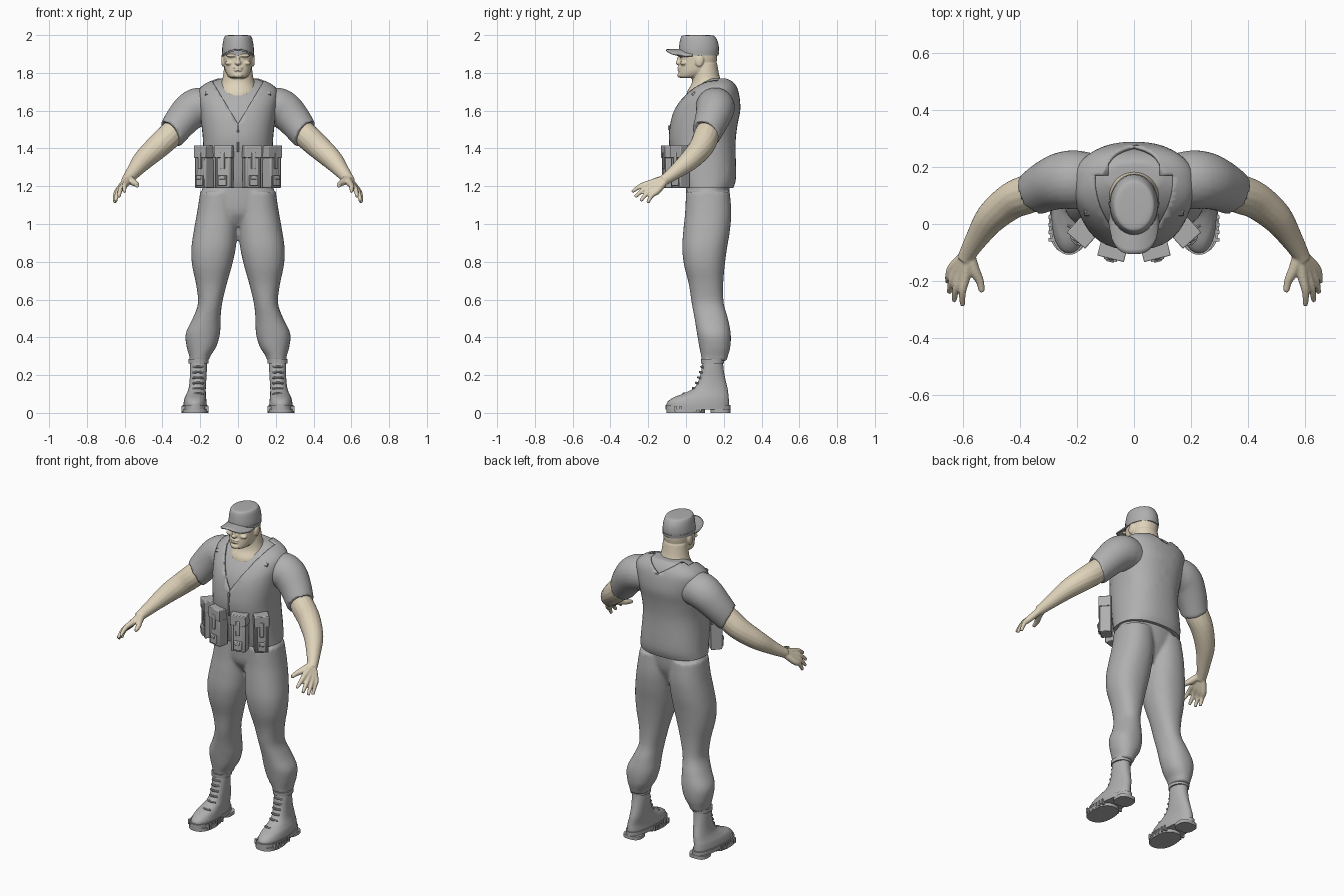
import bpy, bmesh
from math import sin, cos, pi, radians, copysign
from mathutils import Vector, Matrix

if "Cube" in bpy.data.objects:
    bpy.data.objects.remove(bpy.data.objects["Cube"])


def material(name, rgb):
    m = bpy.data.materials.new(name)
    m.use_nodes = True
    m.diffuse_color = (*rgb, 1)
    m.node_tree.nodes["Principled BSDF"].inputs["Base Color"].default_value = (*rgb, 1)
    return m


CLOTH = material("cloth_grey", (0.43, 0.43, 0.43))
SKIN = material("skin_beige", (0.74, 0.65, 0.49))


def spline(rows, steps=4):
    """Catmull-Rom through rows of any width."""
    v = [Vector(r) for r in rows]
    out = []
    for i in range(len(v) - 1):
        a, b, c, d = v[max(i - 1, 0)], v[i], v[i + 1], v[min(i + 2, len(v) - 1)]
        for k in range(steps):
            t = k / steps
            out.append(b + (c - a) * (t / 2) + (a * 2 - b * 5 + c * 4 - d) * (t * t / 2)
                       + (b * 3 - a - c * 3 + d) * (t ** 3 / 2))
    return out + [v[-1]]


def skin(bm, rings):
    """Closed surface through equal rings of points."""
    vs = [[bm.verts.new(p) for p in ring] for ring in rings]
    n = len(vs[0])
    faces = [bm.faces.new((a[i], a[(i + 1) % n], b[(i + 1) % n], b[i]))
             for a, b in zip(vs, vs[1:]) for i in range(n)]
    faces += [bm.faces.new(vs[0]), bm.faces.new(vs[-1])]
    bmesh.ops.recalc_face_normals(bm, faces=faces)


def loft(bm, rows, side=1, power=1.0, taper=0, n=32, steps=4):
    """Stack of horizontal rounded sections: z, x0, x1, y0, y1."""
    rings = []
    for z, x0, x1, y0, y1 in spline(rows, steps):
        ring = []
        for i in range(n):
            c, s = cos(2 * pi * i / n), sin(2 * pi * i / n)
            c, s = copysign(abs(c) ** power, c), copysign(abs(s) ** power, s)
            x = (x0 + x1) / 2 + (x1 - x0) / 2 * c * (1 - taper * (s + 1) / 2)
            ring.append((side * x, (y0 + y1) / 2 + (y1 - y0) / 2 * s, z))
        rings.append(ring)
    skin(bm, rings)


def tube(bm, rows, side=1, n=16):
    """Round limb along a path: x, y, z, radius."""
    pts = spline(rows)
    rings = []
    for i, p in enumerate(pts):
        t = (pts[min(i + 1, len(pts) - 1)] - pts[max(i - 1, 0)]).to_3d().normalized()
        u = t.cross(Vector((0, 0, 1))).normalized()
        w = u.cross(t)
        ring = [p.to_3d() + (u * cos(2 * pi * k / n) + w * sin(2 * pi * k / n)) * p[3] for k in range(n)]
        rings.append([(side * q.x, q.y, q.z) for q in ring])
    skin(bm, rings)


def blob(bm, loc, size, tilt=0):
    m = Matrix.Translation(loc) @ Matrix.Rotation(tilt, 4, 'X') @ Matrix.Diagonal((*size, 1))
    bmesh.ops.create_uvsphere(bm, u_segments=16, v_segments=10, radius=1, matrix=m)


def box(bm, loc, size, base=Matrix(), tilt=0):
    m = base @ Matrix.Translation(loc) @ Matrix.Rotation(tilt, 4, 'X') @ Matrix.Diagonal((*size, 1))
    bmesh.ops.create_cube(bm, size=1, matrix=m)


def finish(name, bm, mat, voxel=0, smooth=2, bevel=0):
    me = bpy.data.meshes.new(name)
    bm.to_mesh(me)
    bm.free()
    me.materials.append(mat)
    ob = bpy.data.objects.new(name, me)
    bpy.context.collection.objects.link(ob)
    bpy.ops.object.select_all(action='DESELECT')
    ob.select_set(True)
    bpy.context.view_layer.objects.active = ob
    bpy.ops.object.shade_smooth_by_angle(angle=radians(40))
    if voxel:
        r = ob.modifiers.new("fuse", 'REMESH')
        r.mode, r.voxel_size, r.use_smooth_shade = 'VOXEL', voxel, True
        s = ob.modifiers.new("relax", 'SMOOTH')
        s.factor, s.iterations = 0.5, smooth
    if bevel:
        b = ob.modifiers.new("bevel", 'BEVEL')
        b.width, b.segments = bevel, 2
    return ob


def centred(rows, inset=0):
    return [(z, -w + inset, w - inset, a + inset, b - inset) for z, w, a, b in rows]


# Trousers: pelvis and two legs fused
bm = bmesh.new()
loft(bm, centred([(.99, .06, .05, .17), (1.05, .15, .01, .2), (1.12, .19, 0, .225), (1.24, .185, 0, .235)]))
LEG = [(1.17, .005, .2, 0, .232), (1.06, 0, .217, -.005, .24), (.96, .003, .235, -.015, .232),
       (.87, .012, .247, -.02, .217), (.78, .032, .243, -.01, .205), (.68, .06, .222, .015, .197),
       (.58, .084, .212, .03, .2), (.5, .092, .24, .045, .222), (.42, .095, .277, .058, .237),
       (.35, .115, .272, .07, .235), (.3, .147, .258, .08, .222), (.275, .152, .256, .082, .215)]
for s in (1, -1):
    loft(bm, LEG, s, .9)
finish("trousers", bm, CLOTH, .01, 3)

# Shirt with short sleeves
TORSO = [(1.19, .2, -.03, .25), (1.25, .195, -.05, .265), (1.42, .185, -.088, .262), (1.52, .193, -.085, .272),
         (1.6, .203, -.065, .287), (1.66, .212, -.03, .285), (1.71, .208, .015, .275),
         (1.745, .17, .06, .258), (1.77, .11, .1, .235)]
bm = bmesh.new()
loft(bm, centred(TORSO, .016), power=.85)
for s in (1, -1):
    tube(bm, [(.13, .155, 1.615, .09), (.2, .155, 1.62, .103), (.25, .152, 1.598, .1), (.3, .135, 1.545, .09),
              (.345, .11, 1.485, .08), (.352, .106, 1.477, .079)], s, 24)
finish("shirt", bm, CLOTH, .009, 2)

# Vest: shell with an open neckline, V shaped at the front and back
bm = bmesh.new()
loft(bm, centred(TORSO), power=.85, n=40)
cuts = [((0, .17, 0), (0, 1, 0))]
for s in (1, -1):
    cuts += [((0, 0, 1.53), (s, 0, -.6)), ((0, 0, 1.71), (s, 0, -1.5))]
for co, no in cuts:
    bmesh.ops.bisect_plane(bm, geom=bm.verts[:] + bm.edges[:] + bm.faces[:], plane_co=co, plane_no=no)
gone = []
for f in bm.faces:
    c = f.calc_center_median()
    slope, start = (.6, 1.53) if c.y < .17 else (1.5, 1.71)
    if abs(c.x) < slope * (c.z - start):
        gone.append(f)
bmesh.ops.delete(bm, geom=gone, context='FACES')
vest = finish("vest", bm, CLOTH)
shell = vest.modifiers.new("thickness", 'SOLIDIFY')
shell.thickness, shell.offset = .012, -1

# Vest zip and shoulder buckles
bm = bmesh.new()
box(bm, (0, -.087, 1.45), (.008, .008, .14))
box(bm, (0, -.091, 1.51), (.012, .01, .025))
for s in (1, -1):
    box(bm, (s * .155, .04, 1.69), (.04, .014, .02), tilt=radians(-45))
    box(bm, (s * .15, .032, 1.675), (.022, .014, .02), tilt=radians(-45))
finish("vest_fittings", bm, CLOTH, bevel=.002)

# Ammunition pouches with flaps, straps and small front pockets
bm = bmesh.new()
for s in (1, -1):
    for x, y, turn, w in ((.073, -.085, 14, .088), (.178, -.03, 42, .078)):
        base = Matrix.Translation((s * x, y, 1.305)) @ Matrix.Rotation(radians(s * turn), 4, 'Z')
        box(bm, (0, 0, -.01), (w, .064, .21), base)
        box(bm, (0, -.002, .078), (w + .008, .072, .065), base)
        box(bm, (0, -.036, .03), (.024, .01, .09), base)
        box(bm, (0, -.037, -.075), (.048, .014, .055), base)
        box(bm, (0, -.044, -.06), (.03, .01, .02), base)
        for e in (-1, 1):
            box(bm, (e * w * .38, -.028, -.01), (.012, .014, .2), base)
finish("pouches", bm, CLOTH, bevel=.004)

# Forearms and hands
bm = bmesh.new()
WRIST = (.58, -.1, 1.243)
BASE_A, BASE_B = Vector((.59, -.18, 1.218)), Vector((.632, -.15, 1.178))
TIPS = [(.6, -.286, 1.17), (.63, -.27, 1.143), (.647, -.24, 1.122), (.652, -.203, 1.112)]
for s in (1, -1):
    tube(bm, [(.32, .125, 1.515, .06), (.37, .105, 1.46, .068), (.43, .08, 1.405, .064), (.5, .022, 1.34, .055),
              (.55, -.05, 1.28, .04), (*WRIST, .031), (.592, -.125, 1.228, .028)], s)
    for i, tip in enumerate(TIPS):
        base = BASE_A.lerp(BASE_B, i / 3)
        mid = base.lerp(Vector(tip), .5) + Vector((.006, -.004, .008))
        tube(bm, [(*WRIST, .02), (*base, .019), (*mid, .0135), (*tip, .009)], s, 10)
    tube(bm, [(*WRIST, .022), (.56, -.16, 1.225, .02), (.54, -.2, 1.212, .015), (.533, -.238, 1.202, .01)], s, 10)
finish("arms", bm, SKIN, .005, 2)

# Neck, head and facial features
bm = bmesh.new()
loft(bm, centred([(1.66, .11, .0, .2), (1.7, .108, .006, .205), (1.74, .092, .028, .195), (1.78, .08, .035, .178),
                  (1.85, .072, .04, .165)]))
loft(bm, centred([(1.772, .035, -.025, .05), (1.782, .052, -.037, .09), (1.81, .068, -.036, .14),
                  (1.85, .075, -.032, .16), (1.9, .078, -.03, .165), (1.95, .07, -.02, .15)]), power=.88)
blob(bm, (0, -.038, 1.853), (.016, .017, .013))
blob(bm, (0, -.035, 1.872), (.009, .013, .03), radians(-14))
blob(bm, (0, -.034, 1.828), (.026, .012, .006))
blob(bm, (0, -.034, 1.814), (.023, .012, .006))
blob(bm, (0, -.034, 1.788), (.026, .012, .014))
for s in (1, -1):
    blob(bm, (s * .033, -.027, 1.892), (.032, .016, .009))
    blob(bm, (s * .046, -.012, 1.852), (.022, .018, .012))
    blob(bm, (s * .08, .072, 1.864), (.009, .022, .032), radians(-10))
finish("head", bm, SKIN, .0045, 1)

# Cap crown, band and peak
bm = bmesh.new()
loft(bm, centred([(1.893, .083, -.036, .17), (1.925, .084, -.038, .174), (1.96, .08, -.034, .17),
                  (1.988, .073, -.027, .157), (1.998, .062, -.015, .142), (2.0, .03, .02, .1)]))
loft(bm, centred([(1.893, .085, -.039, .172), (1.913, .086, -.041, .176)]), steps=1)
finish("cap", bm, CLOTH)
bm = bmesh.new()
bmesh.ops.create_grid(bm, x_segments=16, y_segments=8, size=1)
for v in bm.verts:
    u, t = v.co.x, (v.co.y + 1) / 2
    front = .105 * (1 - abs(u) ** 3) ** .6
    v.co = (u * .083, .035 - t * (.035 + front), 1.921 - .033 * u * u - .004 * t)
peak = finish("cap_peak", bm, CLOTH)
peak.modifiers.new("thickness", 'SOLIDIFY').thickness = .008

# Boots: upper, sole, heel, tread, laces and collar
for s, label in ((1, "left"), (-1, "right")):
    bm = bmesh.new()
    loft(bm, [(.03, .158, .296, -.1, .228), (.055, .16, .294, -.1, .228), (.08, .163, .288, -.07, .226),
              (.1, .165, .278, -.02, .224), (.13, .166, .266, .04, .22), (.18, .163, .26, .07, .208),
              (.24, .16, .26, .084, .198), (.3, .162, .258, .09, .195)], s, .9, .2)
    finish(label + "_boot", bm, CLOTH)
    bm = bmesh.new()
    loft(bm, [(.018, .155, .3, -.108, .235), (.042, .155, .3, -.108, .235)], s, .85, .2, steps=1)
    loft(bm, [(0, .157, .298, -.104, .1), (.02, .157, .298, -.104, .1)], s, .85, steps=1)
    loft(bm, [(0, .168, .28, .13, .235), (.02, .168, .28, .13, .235)], s, .7, steps=1)
    for k in range(6):
        for x in (.166, .289):
            box(bm, (s * x, -.055 + k * .026, .022), (.02, .012, .03))
    finish(label + "_sole", bm, CLOTH)
    bm = bmesh.new()
    for k in range(7):
        t = k / 6
        y = .1 * t ** .4 - .012
        tube(bm, [(.185, y + .012, .1 + .17 * t, .006), (.212, y, .103 + .17 * t, .006),
                  (.238, y + .012, .1 + .17 * t, .006)], s, 8)
    loft(bm, [(.262, .157, .262, .08, .2), (.285, .156, .263, .078, .202)], s, .9, steps=1)
    finish(label + "_laces", bm, CLOTH)
